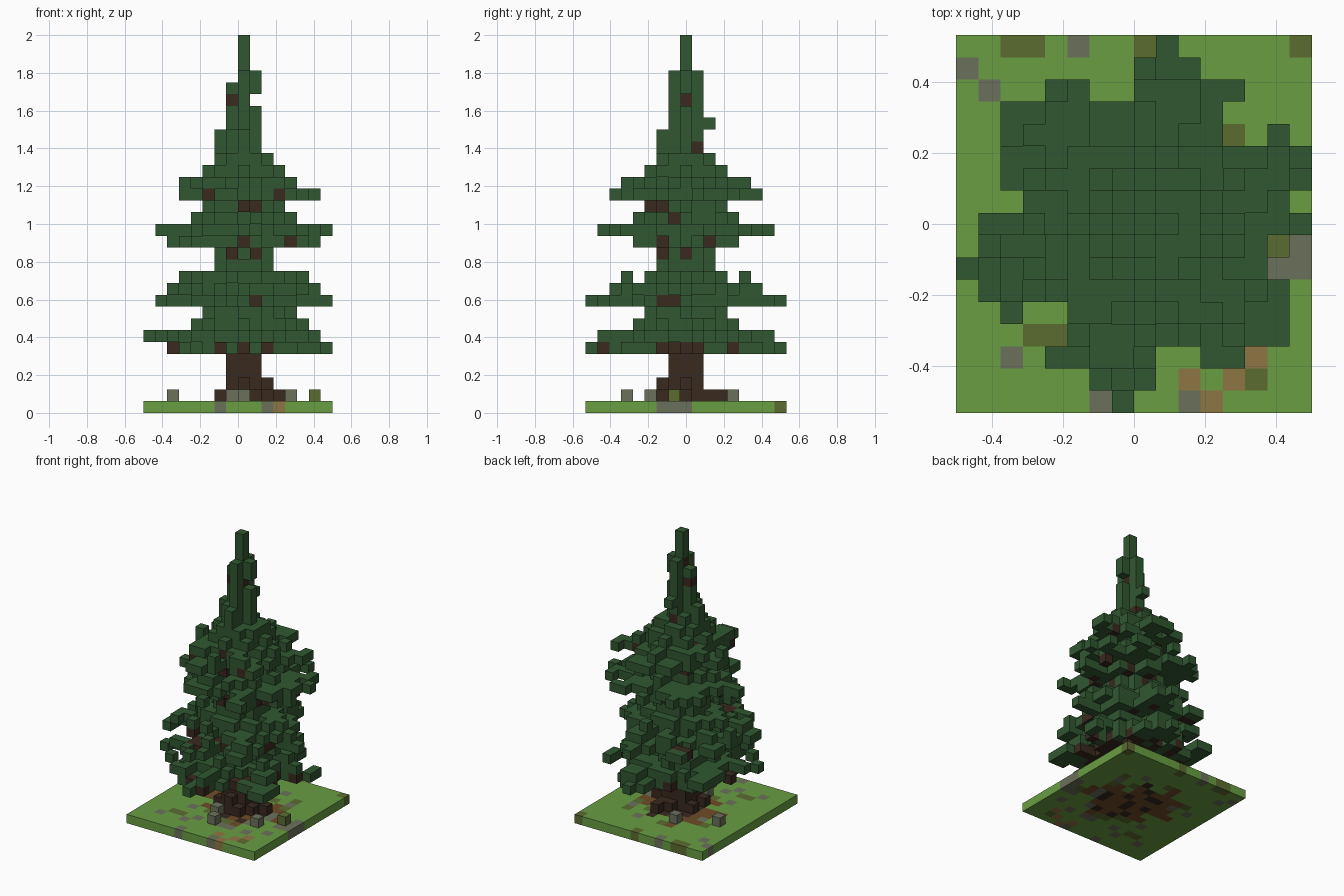
import bpy, bmesh, math, random
from mathutils import Vector

random.seed(23)
if "Cube" in bpy.data.objects:
    bpy.data.objects.remove(bpy.data.objects["Cube"], do_unlink=True)

UNIT = 2 / 32                     # edge length of one block
WIDE, DEEP, MID = 16, 17, 8       # plot size in blocks, trunk column


def material(name, rgb):
    linear = [((c / 255 + 0.055) / 1.055) ** 2.4 for c in rgb] + [1]
    mat = bpy.data.materials.new(name)
    mat.use_nodes = True
    mat.diffuse_color = linear
    mat.node_tree.nodes["Principled BSDF"].inputs["Base Color"].default_value = linear
    return mat


MATERIALS = {
    "needles": material("needle_green", (49, 87, 49)),
    "bark": material("bark_brown", (57, 41, 30)),
    "grass": material("grass_green", (104, 157, 66)),
    "moss": material("moss_olive", (91, 108, 48)),
    "stone": material("stone_grey", (107, 113, 91)),
    "soil": material("soil_tan", (143, 118, 66)),
    "earth": material("earth_brown", (112, 76, 40)),
}


def neighbours(cell):
    for axis in range(3):
        for step in (-1, 1):
            other = list(cell)
            other[axis] += step
            yield axis, step, tuple(other)


def build(name, cells, solid):
    """Turn blocks {cell: colour} into a mesh of their exposed sides."""
    bm = bmesh.new()
    corners = {}
    used = sorted(set(cells.values()))

    def vert(key):
        if key not in corners:
            grid = Vector((key[0] - WIDE / 2, key[1] - DEEP / 2, key[2]))
            corners[key] = bm.verts.new(grid * UNIT)
        return corners[key]

    for cell, colour in cells.items():
        for axis, step, other in neighbours(cell):
            if other in solid:
                continue
            u, v = (axis + 1) % 3, (axis + 2) % 3
            quad = []
            for a, b in ((0, 0), (1, 0), (1, 1), (0, 1)):
                key = list(cell)
                key[axis] += step > 0
                key[u] += a
                key[v] += b
                quad.append(vert(tuple(key)))
            face = bm.faces.new(quad if step > 0 else quad[::-1])
            face.material_index = used.index(colour)
    mesh = bpy.data.meshes.new(name)
    bm.to_mesh(mesh)
    bm.free()
    for colour in used:
        mesh.materials.append(MATERIALS[colour])
    obj = bpy.data.objects.new(name, mesh)
    bpy.context.collection.objects.link(obj)


# Outline of the crown from above: column span of each row, front to back
ROWS = [(7, 7), (6, 8), (4, 8), (5, 14), (5, 14), (1, 14), (0, 13), (1, 13), (1, 15),
        (3, 14), (2, 15), (2, 15), (2, 11), (2, 11), (8, 12), (8, 10), (9, 9)]
crown = {(i, j) for j, (lo, hi) in enumerate(ROWS) for i in range(lo, hi + 1)}
crown |= {(11, 2), (12, 2), (2, 4), (14, 12), (4, 14), (5, 14)}

# Crown layers from the bottom up: left column, right column, depth radius
FIRST = 5
LAYERS = [(2, 15, 8), (0, 14, 7), (4, 13, 4), (5, 12, 3),      # lowest tier
          (1, 15, 8), (2, 14, 6), (3, 13, 3), (6, 10, 2), (6, 10, 2),
          (2, 14, 4), (1, 15, 7), (4, 12, 4), (5, 11, 3),      # middle tier
          (3, 14, 6), (3, 12, 5), (5, 11, 3), (6, 10, 2),      # upper tier
          (6, 9, 1), (6, 9, 1), (7, 9, 1), (7, 9, 1), (7, 8, 1),
          (7, 9, 1), (8, 9, 1), (8, 8, 0), (8, 8, 0), (8, 8, 0)]

# Needles: each layer is an oval broken into spokes of uneven length
needles = {(8, 6, 22), (8, 6, 23), (8, 10, 24), (7, 3, 11), (9, 13, 11)}
for n, (left, right, radius) in enumerate(LAYERS):
    k = FIRST + n
    reach = [random.choice((random.uniform(0.55, 0.75), random.uniform(0.85, 1.05)))
             for _ in range(22)]
    layer = set()
    for i, j in sorted(crown):
        dx, dy = i - MID, j - MID
        if not left <= i <= right or abs(dy) > radius:
            continue
        side = (MID - left if dx < 0 else right - MID) + 0.5
        dist = math.hypot(dx / side, dy / (radius + 0.5))
        spoke = int((math.atan2(dy, dx) / math.tau + 0.5) * 21.9)
        limit = reach[spoke] if radius > 3 else 0.9
        ragged = dist > 0.5 and random.random() < 0.12
        if dist <= limit and not ragged:
            layer.add((i, j))
    # Long boughs reach the full width and depth of the layer
    for i in range(left, right + 1):
        if not any(c[0] == i for c in layer):
            layer.add(min((c for c in crown if c[0] == i), key=lambda c: abs(c[1] - MID)))
    for j in range(MID - radius, MID + radius + 1):
        if not any(c[1] == j for c in layer):
            options = [c for c in crown if c[1] == j and left <= c[0] <= right]
            layer.add(min(options, key=lambda c: abs(c[0] - MID)))
    needles |= {(i, j, k) for i, j in layer}

# Bough tips fill out the crown outline
covered = {c[:2] for c in needles}
for i, j in sorted(crown - covered, key=lambda c: math.dist(c, (MID, MID))):
    fits = []
    for n, (left, right, radius) in enumerate(LAYERS):
        if left <= i <= right and abs(j - MID) <= radius:
            cell = (i, j, FIRST + n)
            touching = sum(o in needles for _, _, o in neighbours(cell))
            fits.append((min(touching, 1), random.random(), cell))
    if fits:
        needles.add(max(fits)[2])

# Bare wood shows at the base of each tier, always sheltered by needles above
FRONT_WOOD = {5: (2, 3, 6, 8, 9, 10, 13), 9: (4, 5, 9, 10), 13: (7, 9), 14: (4, 8, 12),
              17: (8, 9), 18: (5, 11), 19: (9,)}
SIDE_WOOD = {5: (1, 4, 5, 6, 7, 8, 9, 12), 9: (6, 7, 8), 13: (8,), 14: (6, 10), 16: (7,),
             17: (7, 8), 18: (4, 7, 9, 12), 19: (8,), 21: (8,), 22: (9,), 26: (8,)}
highest = {}
for i, j, k in needles:
    highest[i, j] = max(k, highest.get((i, j), 0))
branches = {}
for cell in sorted(needles):
    i, j, k = cell
    away = math.dist((i, j), (MID, MID))
    foremost = not any((i, b, k) in needles for b in range(j))
    outermost = not any((a, j, k) in needles for a in range(i + 1, WIDE))
    if foremost:
        wood = i in FRONT_WOOD.get(k, ()) or k > 20 and j in SIDE_WOOD.get(k, ())
    elif outermost:
        wood = j in SIDE_WOOD.get(k, ())
    elif k == FIRST:
        wood = random.random() < (0.75 if away < 5 else 0.3)
    elif k in FRONT_WOOD:
        wood = random.random() < 0.4
    else:
        wood = away == 0
    if wood and highest[i, j] > k:
        branches[cell] = "bark"
foliage = {c: "needles" for c in sorted(needles) if c not in branches}

# Trunk with spreading roots
trunk = {(i, j, k): "bark" for i in (7, 8, 9) for j in (7, 8, 9) for k in range(1, FIRST)}
for i, j in ((6, 7), (6, 9), (10, 8), (10, 7), (11, 8), (8, 6), (9, 6), (8, 10),
             (9, 10), (9, 11)):
    trunk[i, j, 1] = "bark"
for i, j in ((10, 8), (8, 6)):
    trunk[i, j, 2] = "bark"

# Loose stones and a mossy one
stones = {(i, j, 1): "stone" for i, j in ((2, 10), (8, 3), (7, 5), (12, 5), (6, 12))}
stones[14, 7, 1] = "moss"

# Ground: bare earth round the trunk, scattered patches, grass elsewhere
ground = {}
for i in range(WIDE):
    for j in range(DEEP):
        away = math.dist((i, j), (MID, MID)) + random.uniform(-1.2, 1.2)
        colour = "grass"
        if away < 3.2:
            colour = "bark" if random.random() < 0.35 else "earth"
        elif away < 5 and random.random() < 0.5:
            colour = random.choice(("earth", "earth", "moss", "stone"))
        elif (i, j) in crown and random.random() < 0.12:
            colour = random.choice(("moss", "stone"))
        ground[i, j, 0] = colour
PATCHES = {
    "moss": ((2, 16), (3, 16), (8, 16), (15, 16), (12, 12), (14, 7), (3, 3), (4, 3), (13, 1)),
    "stone": ((5, 16), (0, 15), (1, 14), (2, 10), (14, 6), (15, 6), (15, 7), (2, 2),
              (6, 0), (10, 0)),
    "soil": ((13, 2), (12, 1), (10, 1), (11, 0)),
    "grass": ((7, 0), (9, 16)),
}
for colour, spots in PATCHES.items():
    for i, j in spots:
        ground[i, j, 0] = colour

parts = {"ground": ground, "stones": stones, "trunk": trunk,
         "branches": branches, "foliage": foliage}
solid = set().union(*parts.values())
for name, cells in parts.items():
    build(name, cells, solid)
